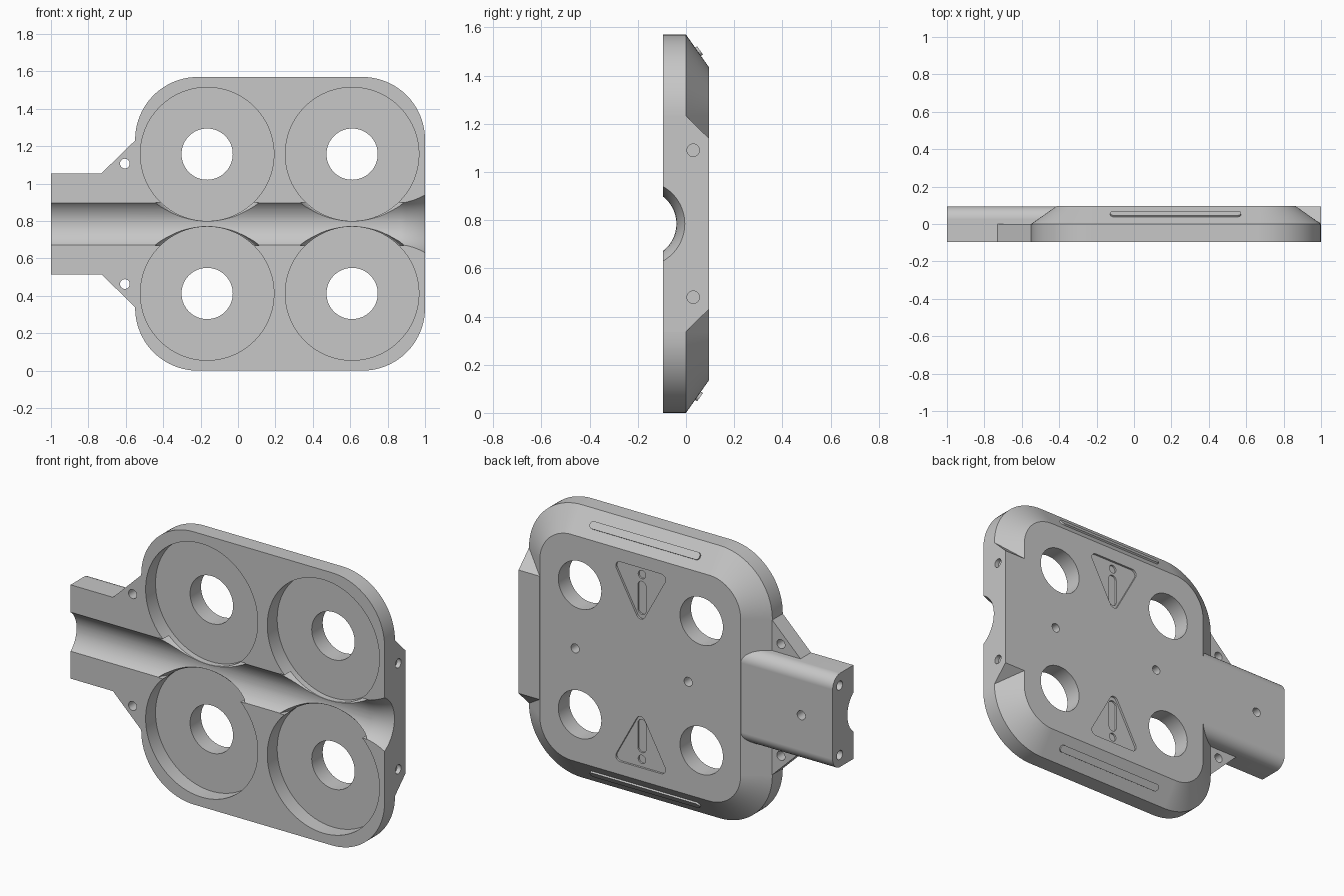
import bpy, bmesh, math
from math import sin, cos, pi
from mathutils import Matrix, Vector

cube = bpy.data.objects.get("Cube")
if cube:
    bpy.data.objects.remove(cube)

FRONT, BACK, ZC = -0.095, 0.095, 0.785
XC = 0.2225                      # middle of the four pockets
POCKET_X, POCKET_Z = 0.3875, 0.3725

grey = bpy.data.materials.new("light grey plastic")
grey.use_nodes = True
grey.diffuse_color = (0.57, 0.57, 0.57, 1)
grey.node_tree.nodes["Principled BSDF"].inputs["Base Color"].default_value = (0.57, 0.57, 0.57, 1)


def loft(name, rings):
    """Closed solid through rings of equal point count."""
    bm = bmesh.new()
    vs = [[bm.verts.new(p) for p in ring] for ring in rings]
    n = len(vs[0])
    for a, b in zip(vs, vs[1:]):
        for i in range(n):
            bm.faces.new((a[i], a[(i + 1) % n], b[(i + 1) % n], b[i]))
    bm.faces.new(vs[0])
    bm.faces.new(vs[-1])
    bmesh.ops.recalc_face_normals(bm, faces=bm.faces)
    me = bpy.data.meshes.new(name)
    bm.to_mesh(me)
    bm.free()
    me.materials.append(grey)
    ob = bpy.data.objects.new(name, me)
    bpy.context.collection.objects.link(ob)
    return ob


def plate(name, outline, y0, y1):
    """Extrude an x, z outline along y."""
    return loft(name, [[(x, y, z) for x, z in outline] for y in (y0, y1)])


def bar(name, outline, x0, x1):
    """Extrude a y, z outline along x."""
    return loft(name, [[(x, y, z) for y, z in outline] for x in (x0, x1)])


def lathe_y(name, x, z, profile, n=96):
    return loft(name, [[(x + r * cos(2 * pi * i / n), y, z + r * sin(2 * pi * i / n))
                        for i in range(n)] for r, y in profile])


def lathe_x(name, y, z, profile, n=96):
    return loft(name, [[(x, y + r * cos(2 * pi * i / n), z + r * sin(2 * pi * i / n))
                        for i in range(n)] for r, x in profile])


def rounded(corners, radius, n=12):
    """Round every corner of a convex outline."""
    pts = []
    for i, c in enumerate(corners):
        c = Vector(c)
        a = (Vector(corners[i - 1]) - c).normalized()
        b = (Vector(corners[(i + 1) % len(corners)]) - c).normalized()
        half = a.angle(b) / 2
        mid = c + (a + b).normalized() * radius / sin(half)
        start = c + a * radius / math.tan(half) - mid
        end = c + b * radius / math.tan(half) - mid
        sweep = pi - 2 * half
        for k in range(n + 1):
            t = k / n
            v = start * (sin((1 - t) * sweep) / sin(sweep)) + end * (sin(t * sweep) / sin(sweep))
            pts.append(tuple(mid + v))
    return pts


def rect(x0, x1, z0, z1):
    return [(x0, z0), (x1, z0), (x1, z1), (x0, z1)]


def measure(mesh):
    """Volume of a mesh and whether it is closed."""
    bm = bmesh.new()
    bm.from_mesh(mesh)
    result = bm.calc_volume(signed=True), all(e.is_manifold for e in bm.edges)
    bm.free()
    return result


def combine(target, other, operation):
    """Boolean with the first solver that gives a sound solid."""
    before = measure(target.data)[0]
    m = target.modifiers.new("cut", 'BOOLEAN')
    m.operation, m.object = operation, other
    for solver in ('MANIFOLD', 'EXACT'):
        m.solver = solver
        bpy.context.view_layer.update()
        graph = bpy.context.evaluated_depsgraph_get()
        mesh = bpy.data.meshes.new_from_object(target.evaluated_get(graph))
        volume, closed = measure(mesh)
        grown = volume > before if operation == 'UNION' else 0 < volume < before
        if closed and grown:
            target.data = mesh
            break
    target.modifiers.remove(m)
    bpy.data.objects.remove(other)


# Main housing: rounded slab with a sloped back rim (front is trimmed below)
outer = rounded(rect(-0.55, 1, 0, 1.57), 0.335, 20)
inner = rounded(rect(-0.415, 0.865, 0.135, 1.435), 0.2, 20)
housing = loft("housing", [[(x, y, z) for x, z in o]
                           for o, y in ((outer, -0.2), (outer, 0), (inner, BACK))])

# Neck with rounded back corners
arc = [(BACK - 0.0706 + 0.07 * sin(a * pi / 24), 0.2 + 0.07 * cos(a * pi / 24)) for a in range(13)]
half = [(-0.22, 0.27)] + arc
neck = bar("neck", [(y, ZC + h) for y, h in half] + [(y, ZC - h) for y, h in reversed(half)], -1, -0.25)
combine(housing, neck, 'UNION')

# Gusset flange on both sides of the neck
flange = plate("flange", [(-0.73, 1.055), (-0.52, 1.26), (-0.4, 1.26),
                          (-0.4, 0.31), (-0.52, 0.31), (-0.73, 0.515)], -0.24, 0.001)
combine(housing, flange, 'UNION')

# End block opposite the neck
block = bar("end_block", [(-0.26, 0.337), (0, 0.337), (BACK - 0.0003, 0.43),
                          (BACK - 0.0003, 1.14), (0, 1.233), (-0.26, 1.233)], 0.6, 1.05)
combine(housing, block, 'UNION')

# Trim to a flat front and a flat end
combine(housing, plate("front_trim", rect(-1.5, 1.5, -0.5, 2), -0.6, FRONT), 'DIFFERENCE')
combine(housing, plate("end_trim", rect(1, 1.5, -0.5, 2), -0.7, 0.5), 'DIFFERENCE')

# Cable channel with a flared mouth
combine(housing, lathe_x("channel", -0.1825, ZC, [(0.1425, -1.1), (0.1425, 0.87), (0.145, 0.9), (0.154, 0.94),
                                                (0.166, 0.975), (0.182, 1.01)]), 'DIFFERENCE')

# Round pockets with eased rims in the channel, and through holes
for sx in (-1, 1):
    for sz in (-1, 1):
        x, z = XC + sx * POCKET_X, ZC + sz * POCKET_Z
        combine(housing, lathe_y("pocket", x, z, [(0.357, -0.2), (0.357, -0.005)]), 'DIFFERENCE')
        rim = lathe_y("rim", x, z, [(0.38, -0.21), (0.38, -0.1), (0.376, -0.075),
                                    (0.363, -0.045), (0.345, -0.03)])
        combine(rim, plate("limit", rect(x - 0.5, x + 0.5, ZC - 0.115, ZC + 0.115), -0.3, 0.1), 'INTERSECT')
        combine(housing, rim, 'DIFFERENCE')
        combine(housing, lathe_y("hole", x, z, [(0.137, -0.2), (0.137, 0.2)], 64), 'DIFFERENCE')

# Screw holes: back centreline, flanges, both ends
R = 0.026
for x in (0.64, -0.08, -0.8):
    combine(housing, lathe_y("screw", x, ZC, [(R, 0.03), (R, 0.2)], 24), 'DIFFERENCE')
for s in (-1, 1):
    combine(housing, lathe_y("screw", -0.605, ZC + s * 0.322, [(R, -0.2), (R, 0.2)], 24), 'DIFFERENCE')
    combine(housing, lathe_x("screw", 0.03, ZC + s * 0.305, [(R, 0.975), (R, 1.1)], 24), 'DIFFERENCE')
    combine(housing, lathe_x("screw", 0.03, ZC + s * 0.2, [(R, -1.1), (R, -0.9)], 24), 'DIFFERENCE')

# Sunken warning triangles with a deeper bar and dot
for s in (-1, 1):
    tri = rounded([(XC, ZC + s * 0.25), (XC + 0.178, ZC + s * 0.575), (XC - 0.178, ZC + s * 0.575)], 0.028, 6)
    combine(housing, plate("triangle", tri, BACK - 0.012, 0.2), 'DIFFERENCE')
    mark = rounded(rect(XC - 0.026, XC + 0.026, ZC + s * 0.398 - 0.095, ZC + s * 0.398 + 0.095), 0.0255, 8)
    combine(housing, plate("mark_bar", mark, BACK - 0.022, 0.21), 'DIFFERENCE')
    combine(housing, lathe_y("mark_dot", XC, ZC + s * 0.532, [(0.024, BACK - 0.022), (0.024, 0.21)], 24), 'DIFFERENCE')

# Raised ribs on the sloped rims
ribs = []
slope = math.atan2(0.135, 0.095)
for s, name in ((1, "top_rib"), (-1, "bottom_rib")):
    rib = plate(name, rounded(rect(-0.35, 0.35, -0.021, 0.021), 0.0205, 8), -0.01, 0.01)
    rib.data.transform(Matrix.Translation((XC, 0.05, ZC + s * 0.714))
                       @ Matrix.Rotation(s * (pi / 2 - slope), 4, 'X'))
    ribs.append(rib)

# Smooth curved walls, crisp edges
for ob in [housing] + ribs:
    bpy.ops.object.select_all(action='DESELECT')
    ob.select_set(True)
    bpy.context.view_layer.objects.active = ob
    bpy.ops.object.shade_smooth_by_angle(angle=math.radians(25))
    w = ob.modifiers.new("even shading", 'WEIGHTED_NORMAL')
    w.keep_sharp = True
